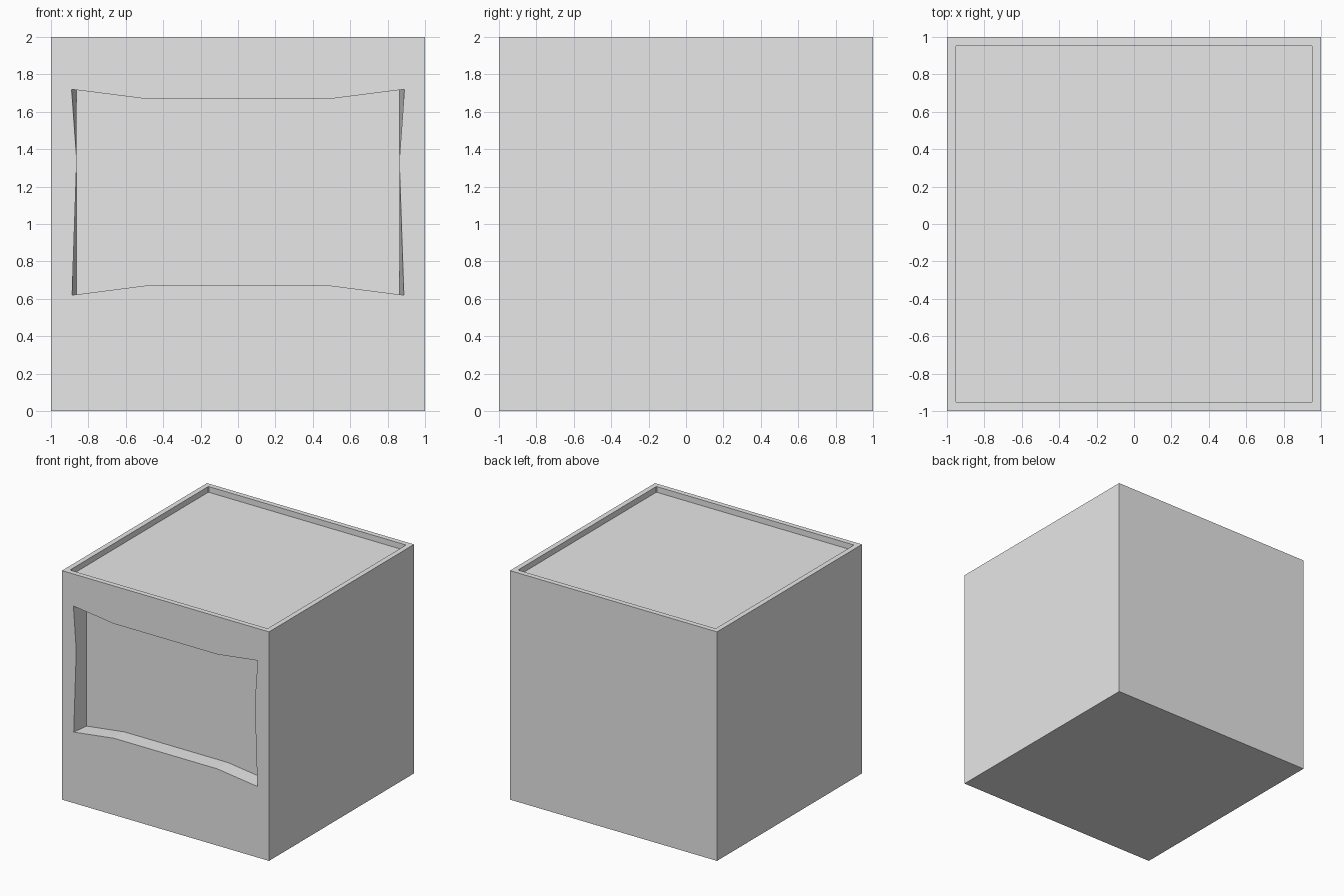
import bpy, bmesh
from mathutils import Vector

if "Cube" in bpy.data.objects:
    bpy.data.objects.remove(bpy.data.objects["Cube"])

grey = bpy.data.materials.new("plain grey")
grey.diffuse_color = (0.8, 0.8, 0.8, 1)
grey.use_nodes = True
grey.node_tree.nodes["Principled BSDF"].inputs["Base Color"].default_value = grey.diffuse_color

bm = bmesh.new()


def loop(points):
    """Closed ring of vertices."""
    verts = [bm.verts.new(p) for p in points]
    edges = [bm.edges.new((v, verts[(i + 1) % len(verts)])) for i, v in enumerate(verts)]
    return verts, edges


def recessed_side(outer, opening, floor, normal):
    """Flat side with a hole, recess walls and a recess floor."""
    _, outer_edges = loop(outer)
    rim, rim_edges = loop(opening)
    base, _ = loop(floor)
    bmesh.ops.triangle_fill(bm, edges=outer_edges + rim_edges,
                            use_beauty=True, normal=Vector(normal))
    n = len(rim)
    for i in range(n):
        j = (i + 1) % n
        bm.faces.new((rim[i], rim[j], base[j], base[i]))
    bm.faces.new(base)


def panel_outline(half, y):
    """Bowed opening outline, mirrored left to right."""
    right = [(0.5, 1.67)] + half + [(0.5, 0.67)]
    pts = right + [(-x, z) for x, z in reversed(right)]
    return [(x, y, z) for x, z in pts]


def tray_outline(z, r=0.955, c=0.007):
    """Square with tiny clipped corners."""
    return [(x, y, z) for x, y in (
        (r - c, r), (r, r - c), (r, c - r), (r - c, -r),
        (c - r, -r), (-r, c - r), (-r, r - c), (c - r, r))]


square = [(-1, -1), (1, -1), (1, 1), (-1, 1)]

# Front side with bowed recessed panel
recessed_side([(a, -1, b + 1) for a, b in square],
              panel_outline([(0.89, 1.72), (0.864, 1.36), (0.864, 1.3), (0.887, 0.62)], -1),
              panel_outline([(0.864, 1.717), (0.864, 1.36), (0.864, 1.3), (0.864, 0.623)], -0.855),
              (0, -1, 0))

# Top side with shallow tray
recessed_side([(a, b, 2) for a, b in square],
              tray_outline(2), tray_outline(1.95), (0, 0, 1))

# Plain sides: left, right, back, bottom
for ring in ([(-1, a, b + 1) for a, b in square],
             [(1, a, b + 1) for a, b in square],
             [(a, 1, b + 1) for a, b in square],
             [(a, b, 0) for a, b in square]):
    bm.faces.new([bm.verts.new(p) for p in ring])

# Join the sides into one closed body
bmesh.ops.remove_doubles(bm, verts=bm.verts[:], dist=0.0005)
bmesh.ops.recalc_face_normals(bm, faces=bm.faces[:])

mesh = bpy.data.meshes.new("box_body")
bm.to_mesh(mesh)
bm.free()
mesh.materials.append(grey)
bpy.context.collection.objects.link(bpy.data.objects.new("box_body", mesh))
